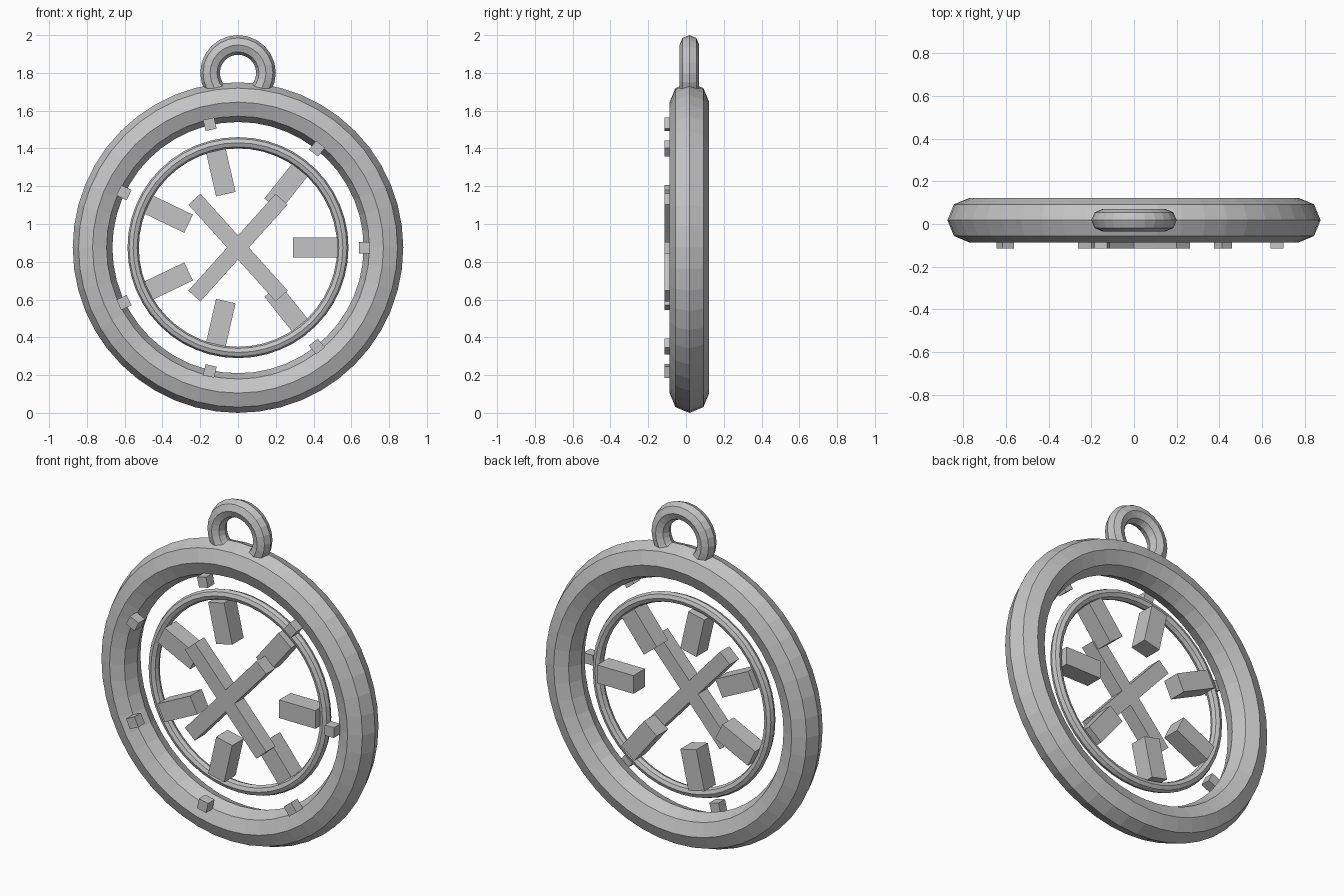
import bpy
from math import radians, cos, sin, pi
from mathutils import Matrix, Vector

if "Cube" in bpy.data.objects:
    bpy.data.objects.remove(bpy.data.objects["Cube"], do_unlink=True)

grey = bpy.data.materials.new("plain_grey")
grey.use_nodes = True
COLOUR = (0.55, 0.55, 0.55, 1)
grey.diffuse_color = COLOUR
grey.node_tree.nodes["Principled BSDF"].inputs["Base Color"].default_value = COLOUR

MID_Y = 0.018                      # shared plane of all rings
CENTRE = Vector((0, MID_Y, 0.875))  # hub of the wheel


def finish(name):
    obj = bpy.context.object
    obj.name = name
    obj.data.materials.append(grey)
    return obj


def ring(name, z, major, minor, segments):
    """Faceted ring standing upright and facing the front."""
    bpy.ops.mesh.primitive_torus_add(
        location=(0, MID_Y, z), rotation=(pi / 2, 0, 0),
        major_radius=major, minor_radius=minor,
        major_segments=segments, minor_segments=8)
    return finish(name)


def block(name, angle, radius, length, width, depth, y):
    """Box lying along a spoke direction around the hub."""
    bpy.ops.mesh.primitive_cube_add(size=1)
    obj = finish(name)
    obj.data.transform(Matrix.Diagonal((length, depth, width, 1)))
    obj.rotation_euler = (0, -angle, 0)
    obj.location = (radius * cos(angle), y, CENTRE.z + radius * sin(angle))
    return obj


# Rings
ring("outer_ring", CENTRE.z, 0.77, 0.105, 48)
ring("inner_ring", CENTRE.z, 0.555, 0.03, 48)
ring("hanging_loop", 1.8, 0.148, 0.052, 24)

# Seven spokes inside the inner ring and seven studs on the outer ring
for i in range(7):
    turn = 2 * pi * i / 7
    block(f"spoke_{i + 1}", turn, 0.408, 0.235, 0.106, 0.106, MID_Y)
    block(f"stud_{i + 1}", turn, 0.67, 0.06, 0.06, 0.06, -0.085)

# Crossed bars at the hub
for name, side in (("cross_bar_rising", 1), ("cross_bar_falling", -1)):
    block(name, side * radians(48), 0, 0.69, 0.086, 0.086, -0.072)
